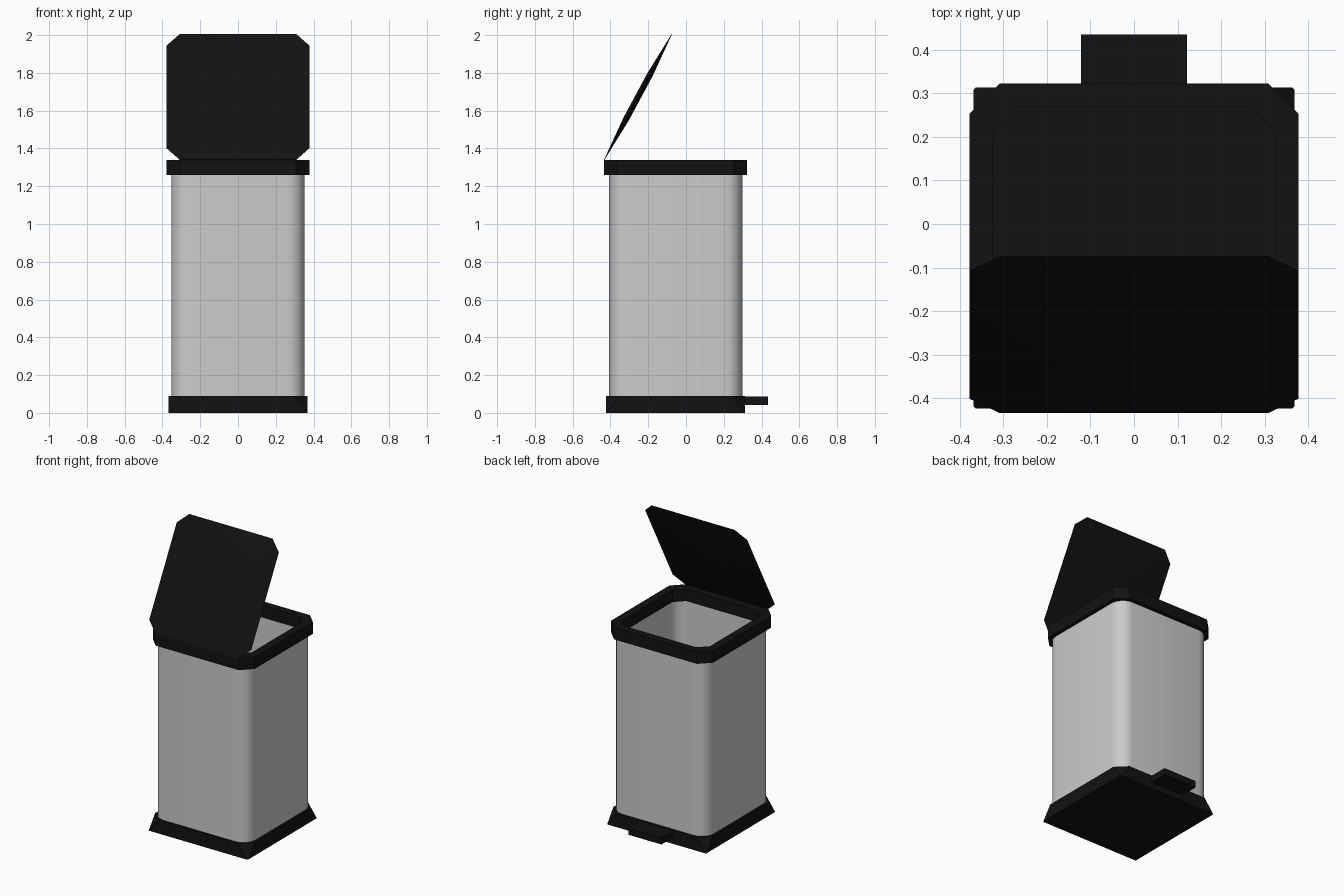
import bpy, bmesh, math
from mathutils import Vector, Matrix

if "Cube" in bpy.data.objects:
    bpy.data.objects.remove(bpy.data.objects["Cube"])

CY = -0.055  # centre line of the bin in y (pedal sticks out behind)

black = bpy.data.materials.new("black_plastic")
black.diffuse_color = (0.006, 0.006, 0.006, 1)
black.use_nodes = True
black.node_tree.nodes["Principled BSDF"].inputs["Base Color"].default_value = black.diffuse_color


def outline(half, r, segs=1):
    """Square with cut (segs=1) or rounded corners, counter-clockwise."""
    pts = []
    for k in range(4):
        a0 = k * math.pi / 2
        sx, sy = (1, -1, -1, 1)[k], (1, 1, -1, -1)[k]
        for i in range(segs + 1):
            a = a0 + i / segs * math.pi / 2
            pts.append((sx * (half - r) + r * math.cos(a),
                        sy * (half - r) + r * math.sin(a)))
    return pts


def loft(name, rings, mat=None, cap=True, closed=False, smooth=30):
    """Skin a list of (outline, z) rings; cap the ends or join last to first."""
    bm = bmesh.new()
    loops = [[bm.verts.new((x, y, z)) for x, y in pts] for pts, z in rings]
    n = len(loops[0])
    pairs = list(zip(loops, loops[1:]))
    if closed:
        pairs.append((loops[-1], loops[0]))
    for a, b in pairs:
        for i in range(n):
            j = (i + 1) % n
            bm.faces.new((a[i], a[j], b[j], b[i]))
    if cap and not closed:
        bm.faces.new(loops[0][::-1])
        bm.faces.new(loops[-1])
    bmesh.ops.recalc_face_normals(bm, faces=bm.faces[:])
    me = bpy.data.meshes.new(name)
    bm.to_mesh(me)
    bm.free()
    ob = bpy.data.objects.new(name, me)
    bpy.context.collection.objects.link(ob)
    ob.location.y = CY
    if mat:
        me.materials.append(mat)
    bpy.ops.object.select_all(action='DESELECT')
    ob.select_set(True)
    bpy.context.view_layer.objects.active = ob
    bpy.ops.object.shade_smooth_by_angle(angle=math.radians(smooth))
    return ob


# Base: square footprint, cut corners on top
loft("base", [(outline(0.368, 0.004), 0), (outline(0.368, 0.07), 0.09)], black)

# Body: thin open-topped shell with rounded corners
outer, inner = outline(0.353, 0.09, 6), outline(0.345, 0.082, 6)
loft("body", [(outer, 0.08), (outer, 1.28), (inner, 1.28), (inner, 0.08)],
     closed=True)

# Top rim: octagonal ring
ro, ri = outline(0.378, 0.07), outline(0.325, 0.06)
loft("top_rim", [(ro, 1.26), (ro, 1.34), (ri, 1.34), (ri, 1.26)], black,
     closed=True)

# Lid: thin lens-shaped plate, hinged at the front edge and swung open
mid, edge = outline(0.13, 0.03), outline(0.378, 0.07)
lid = loft("lid", [(mid, -0.016), (edge, -0.001), (edge, 0.001), (mid, 0.016)], black)
hinge = Vector((0, CY - 0.378, 1.34))
tilt = math.atan2(0.66, 0.355)
lid.data.transform(Matrix.Translation((0, 0.378, 0)))
lid.location = hinge
lid.rotation_euler.x = tilt

# Foot pedal at the back
bpy.ops.mesh.primitive_cube_add(size=1, location=(0, 0.36, 0.065))
pedal = bpy.context.object
pedal.name = "pedal"
pedal.scale = (0.244, 0.15, 0.046)
pedal.data.materials.append(black)
